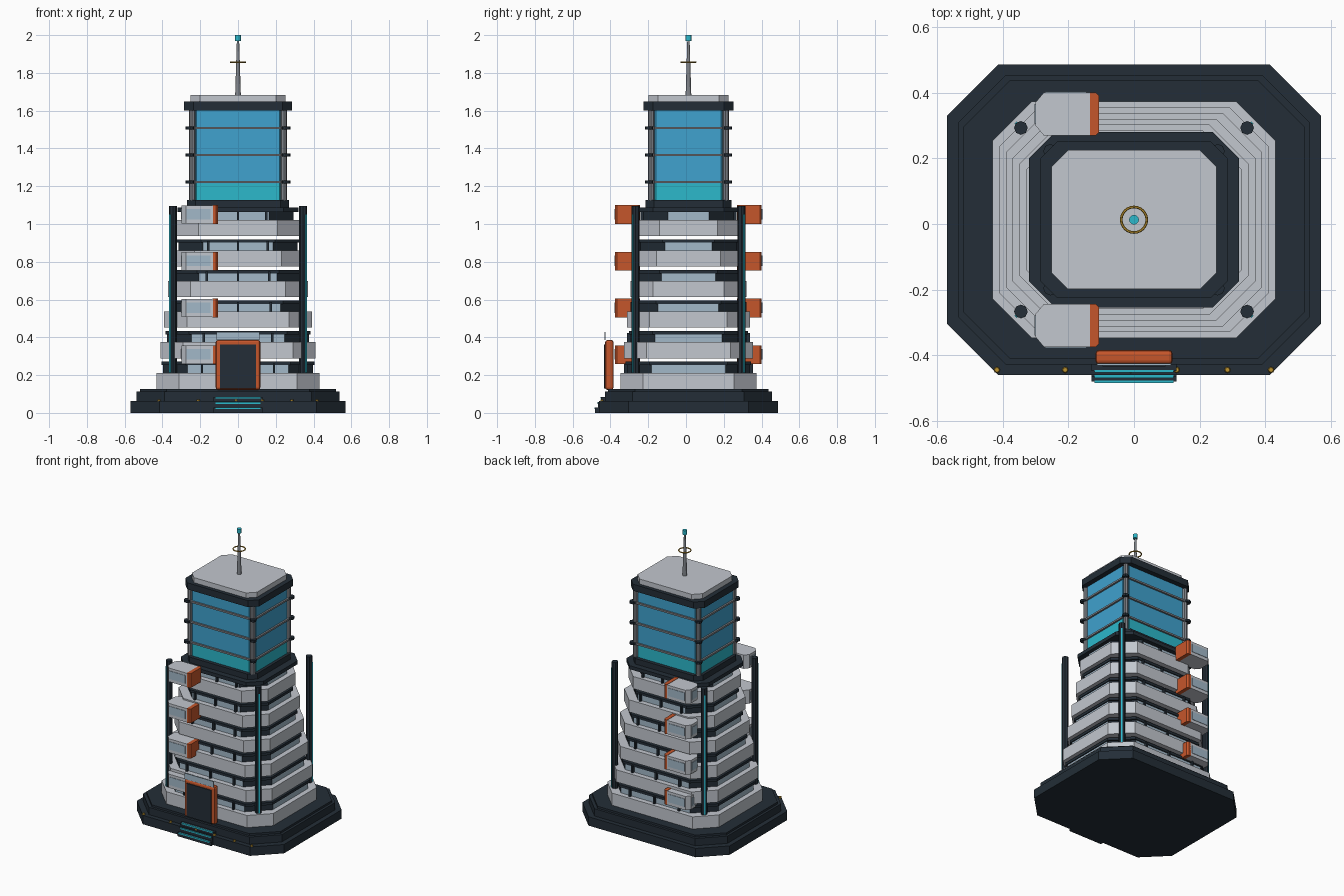
import bpy, bmesh, math

if "Cube" in bpy.data.objects:
    bpy.data.objects.remove(bpy.data.objects["Cube"])

CY = 0.013  # building centre in y


def mat(name, r, g, b):
    m = bpy.data.materials.new(name)
    m.diffuse_color = (r, g, b, 1)
    m.use_nodes = True
    m.node_tree.nodes["Principled BSDF"].inputs["Base Color"].default_value = m.diffuse_color
    return m


NAVY = mat("dark_navy", .017, .027, .038)
GREY = mat("light_grey", .54, .57, .62)
STEEL = mat("steel_grey", .22, .235, .26)
PALE = mat("pale_glass", .36, .48, .58)
BLUE = mat("blue_glass", .05, .36, .62)
CYAN = mat("cyan", .025, .48, .60)
ORANGE = mat("orange", .56, .093, .024)
GOLD = mat("gold", .52, .30, .03)


def finish(name, bm, *mats):
    bmesh.ops.recalc_face_normals(bm, faces=bm.faces)
    me = bpy.data.meshes.new(name)
    bm.to_mesh(me)
    bm.free()
    for m in mats:
        me.materials.append(m)
    ob = bpy.data.objects.new(name, me)
    bpy.context.collection.objects.link(ob)
    return ob


def extrude(name, pts, z0, z1, *mats, rule=None):
    """Vertical prism over an outline; rule picks a material per face."""
    bm = bmesh.new()
    lo = [bm.verts.new((x, y, z0)) for x, y in pts]
    hi = [bm.verts.new((x, y, z1)) for x, y in pts]
    bm.faces.new(lo)
    bm.faces.new(hi)
    n = len(pts)
    for i in range(n):
        j = (i + 1) % n
        bm.faces.new((lo[i], lo[j], hi[j], hi[i]))
    bm.normal_update()
    if rule:
        for f in bm.faces:
            f.material_index = rule(f.normal)
    return finish(name, bm, *mats)


def octagon(hx, hy, c, cy=CY):
    return [(hx, cy - hy + c), (hx, cy + hy - c), (hx - c, cy + hy), (c - hx, cy + hy),
            (-hx, cy + hy - c), (-hx, cy - hy + c), (c - hx, cy - hy), (hx - c, cy - hy)]


def block(name, hx, hy, c, z0, z1, *mats, rule=None):
    return extrude(name, octagon(hx, hy, c), z0, z1, *mats, rule=rule)


def box(name, x0, x1, y0, y1, z0, z1, m):
    return extrude(name, [(x0, y0), (x1, y0), (x1, y1), (x0, y1)], z0, z1, m)


def cone(name, x, y, z0, z1, r0, r1, n, m):
    bm = bmesh.new()
    bmesh.ops.create_cone(bm, cap_ends=True, segments=n, radius1=r0, radius2=r1, depth=z1 - z0)
    bmesh.ops.translate(bm, vec=(x, y, (z0 + z1) / 2), verts=bm.verts)
    return finish(name, bm, m)


# stepped plinth
block("plinth_lower", .57, .473, .155, 0, .062, NAVY)
block("plinth_middle", .537, .442, .147, .062, .113, NAVY)
block("plinth_top", .52, .425, .142, .113, .127, NAVY)

# six tapering floors: parapet slab, recessed glazing, dark header, mullions
def chamfer_dark(n):
    return 1 if abs(n.x) > .2 and abs(n.y) > .2 else 0


for i in range(6):
    z = .127 + .162 * i
    hx, hy = .432 - .0205 * i, .36 - .0175 * i
    block(f"floor_slab_{i+1}", hx, hy, .12, z, z + .085, GREY)
    block(f"floor_glazing_{i+1}", hx - .035, hy - .035, .13, z + .085, z + .128,
          PALE, NAVY, rule=chamfer_dark)
    if i < 5:
        block(f"floor_header_{i+1}", hx - .028, hy - .028, .125, z + .126, z + .144, NAVY)
    for s in (-1, 1):
        yf = CY + s * (hy - .03)
        for k in (-1, 0, 1):
            x = k * (.19 - .008 * i)
            box(f"mullion_{i+1}", x - .006, x + .006, yf - .012, yf + .012, z + .085, z + .135, NAVY)
block("floor_roof", .32, .268, .08, 1.063, 1.088, NAVY)

# corner columns with light strips
for sx in (-1, 1):
    for sy in (-1, 1):
        x, y = sx * .345, CY + sy * .28
        cone("corner_column", x, y, .205, 1.095, .021, .021, 8, NAVY)
        ob = box("column_light", .016, .023, -.005, .005, .215, 1.05, CYAN)
        ob.location = (x, y, 0)
        ob.rotation_euler.z = math.atan2(sy, sx)

# side pods, front and back, on four levels
for lv in range(4):
    z0 = .26 + .2475 * lv
    z1 = z0 + .096
    for s in (-1, 1):
        inner, outer = CY + s * .257, CY + s * .388
        c = s * .03
        pts = [(-.133, inner), (-.133, outer), (-.275, outer), (-.30, outer - c),
               (-.30, inner + c), (-.275, inner)]
        extrude("pod_shell", pts, z0, z1, GREY)
        ya, yb = sorted((outer - s * .003, outer + s * .003))
        box("pod_window", -.272, -.145, ya, yb, z0 + .022, z1 - .018, PALE)
        ya, yb = sorted((outer - c * 1.15, inner + c * 1.15))
        box("pod_end_window", -.303, -.297, ya, yb, z0 + .022, z1 - .018, PALE)
        e = s * .01
        pts = [(-.134, inner), (-.134, outer), (-.117, outer), (-.107, outer - e),
               (-.107, inner + e), (-.117, inner)]
        extrude("pod_end_plate", pts, z0 - .002, z1 + .002, ORANGE)

# upper glass tower
block("tower_base_ring", .27, .228, .045, 1.086, 1.127, NAVY)
block("tower_lower_glass", .25, .203, .03, 1.125, 1.215, CYAN)
block("tower_glass", .25, .203, .03, 1.215, 1.605, BLUE)
for z in (1.222, 1.365, 1.508):
    block("tower_fin", .262, .215, .035, z - .006, z + .006, STEEL)
for sx in (-1, 1):
    for sy in (-1, 1):
        x, y = sx * .243, CY + sy * .197
        cone("tower_post", x, y, 1.125, 1.605, .017, .017, 8, STEEL)
        for z in (1.222, 1.365, 1.508):
            cone("post_collar", x + sx * .012, y + sy * .012, z - .008, z + .008, .022, .022, 8, NAVY)
block("tower_top_ring", .285, .238, .05, 1.602, 1.648, NAVY)
block("tower_roof_cap", .252, .212, .05, 1.648, 1.683, GREY)

# mast with ring and beacon
cone("mast", 0, CY, 1.683, 1.975, .015, .006, 12, STEEL)
cone("beacon", 0, CY, 1.97, 2.0, .015, .015, 12, CYAN)
bpy.ops.mesh.primitive_torus_add(major_radius=.039, minor_radius=.004, major_segments=24,
                                 minor_segments=6, location=(0, CY, 1.857))
ring = bpy.context.object
ring.name = "mast_ring"
ring.data.materials.append(GOLD)

# entrance portal
portal = box("entrance_frame", -.118, .118, -.428, -.384, .122, .386, ORANGE)
bev = portal.modifiers.new("bevel", "BEVEL")
bev.width, bev.segments = .012, 2
box("entrance_door", -.096, .096, -.434, -.426, .13, .362, NAVY)
box("entrance_canopy", -.113, .113, -.432, -.426, .386, .428, PALE)

# entrance steps with light strips
for k in range(3):
    y, top = -.481 + .016 * k, .028 * (k + 1)
    box("entrance_step", -.13, .13, y, -.42, 0, top, NAVY)
    box("step_light", -.12, .12, y - .004, y + .004, top - .008, top + .001, CYAN)

# small lamps along the front of the plinth
for x in (-.418, -.21, -.01, .13, .285, .418):
    cone("plinth_lamp", x, -.445, .06, .072, .01, .007, 8, GOLD)
